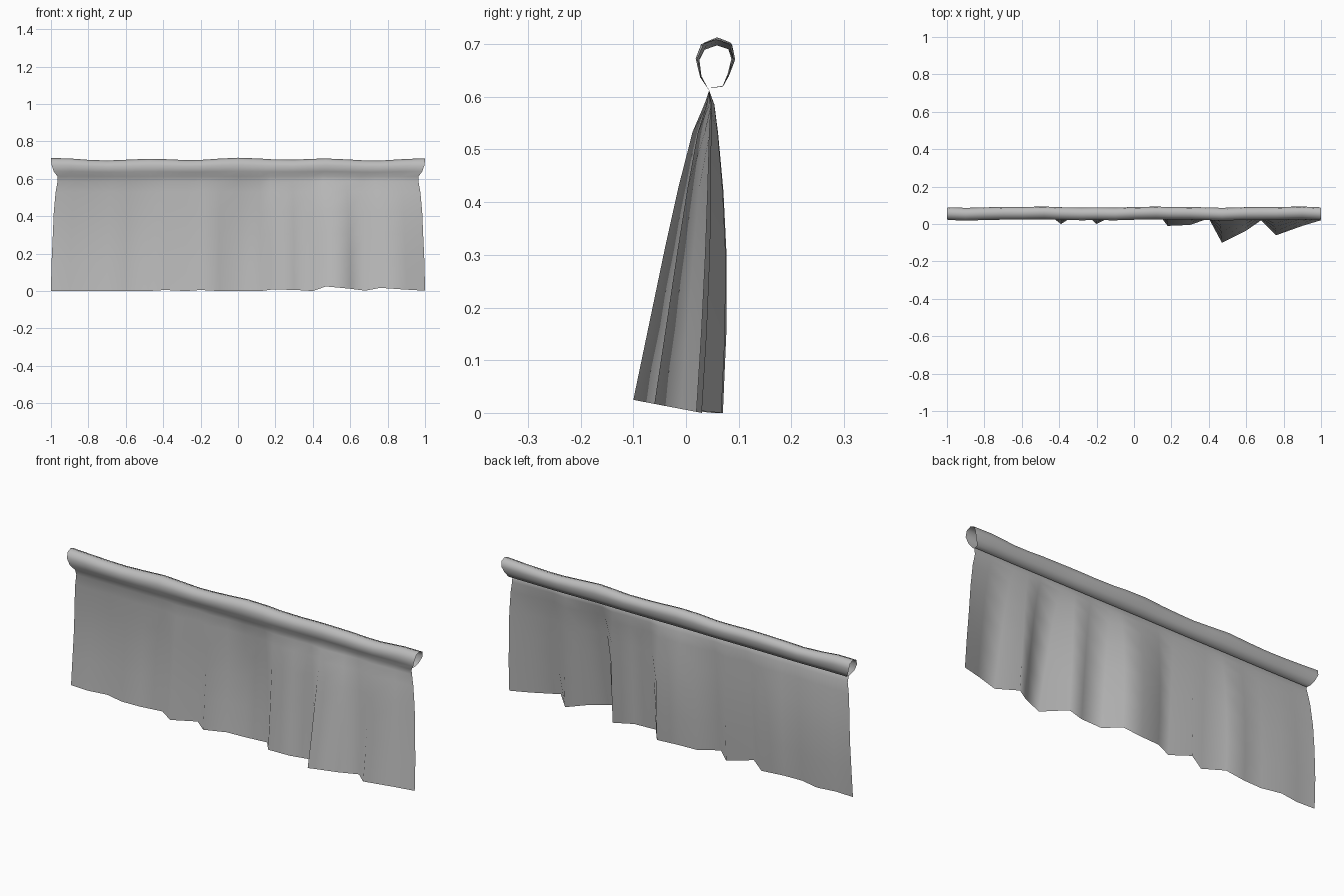
import bpy, bmesh
from math import sin, pi

if "Cube" in bpy.data.objects:
    bpy.data.objects.remove(bpy.data.objects["Cube"])

cloth = bpy.data.materials.new("grey cloth")
cloth.use_nodes = True
grey = (0.5, 0.5, 0.5, 1)
cloth.diffuse_color = grey
cloth.node_tree.nodes["Principled BSDF"].inputs["Base Color"].default_value = grey

# Folds along the hem (x, y)
hem = [(-1, .06), (-.9, .055), (-.8, .07), (-.7, .047), (-.6, .05), (-.48, .067),
       (-.39, 0), (-.28, .07), (-.2, 0), (-.1, .05), (0, .055), (.12, .067),
       (.18, -.01), (.3, -.005), (.4, .03), (.47, -.1), (.6, -.035), (.68, .02),
       (.76, -.06), (.9, -.01), (1, .02)]
# Height, fold strength and half width down the hanging sheet
rows = [(0, 1, 1), (.15, .8, .997), (.3, .6, .99), (.42, .43, .985),
        (.53, .25, .975), (.585, .1, .965)]
# Section of the rod sleeve (y, z, half width)
sleeve = [(.044, .612, .965), (.028, .638, .985), (.022, .67, .997), (.034, .696, 1),
          (.058, .705, 1), (.083, .696, 1), (.09, .67, .997), (.081, .642, .985),
          (.07, .62, .97), (.048, .617, .965)]


def sheet_column(x, y_hem):
    lift = max(0, .03 - y_hem) * .19
    back = max(0, min(1, y_hem / .06))
    for z, fold, width in rows:
        bulge = .015 * back * sin(pi * z / .61)
        y = .05 + (y_hem - .05) * fold + bulge
        yield x * width, y, z + lift * (1 - z / .61)


def sleeve_column(x):
    # Gentle unevenness, fading out toward the seam
    sway = .004 * sin(9 * x + .3) + .002 * sin(23 * x)
    rise = .005 * sin(13 * x + 1.5) + .003 * sin(5 * x + 1.2)
    for y, z, width in sleeve:
        k = (z - .612) / .093
        yield x * width, y + sway * k, z + rise * k


def build_sheet(name, columns):
    bm = bmesh.new()
    grid = [[bm.verts.new(p) for p in col] for col in columns]
    for a, b in zip(grid, grid[1:]):
        for i in range(len(a) - 1):
            bm.faces.new((a[i], b[i], b[i + 1], a[i + 1]))
    mesh = bpy.data.meshes.new(name)
    bm.to_mesh(mesh)
    bm.free()
    mesh.materials.append(cloth)
    mesh.shade_smooth()
    obj = bpy.data.objects.new(name, mesh)
    bpy.context.collection.objects.link(obj)


# Hanging cloth and sleeve are one continuous piece
build_sheet("curtain", [[*sheet_column(x, y), *sleeve_column(x)] for x, y in hem])
